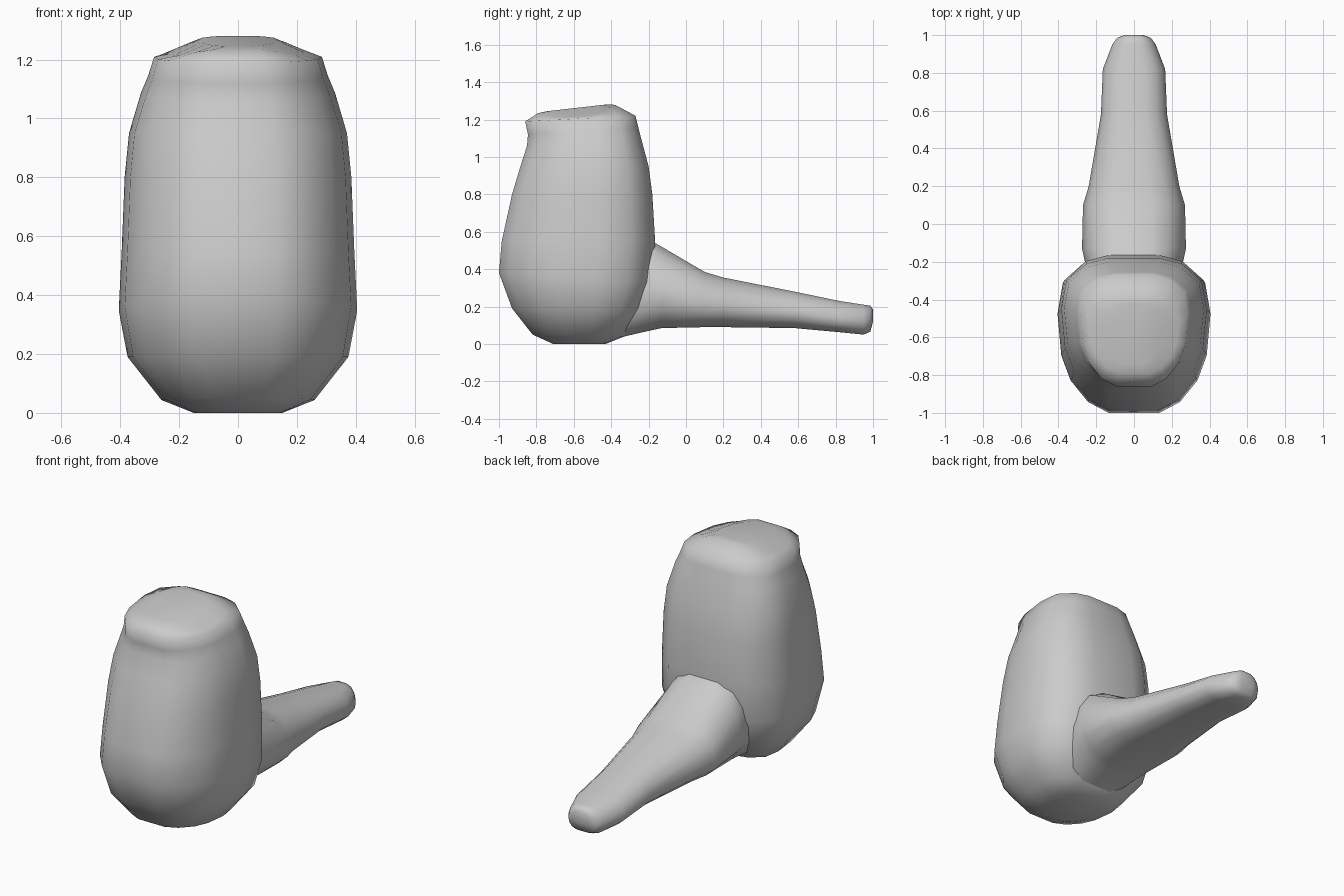
import bpy
import bmesh

cube = bpy.data.objects.get("Cube")
if cube:
    bpy.data.objects.remove(cube, do_unlink=True)

grey = bpy.data.materials.new("plain grey")
grey.use_nodes = True
grey.diffuse_color = (0.6, 0.6, 0.6, 1)
grey.node_tree.nodes["Principled BSDF"].inputs["Base Color"].default_value = (0.6, 0.6, 0.6, 1)

# Half outlines of rounded sections: (share of half width, share of depth)
BODY_SECTION = [(0.33, 0), (0.6, 0.07), (0.83, 0.21), (0.95, 0.37),
                (1, 0.64), (0.93, 0.84), (0.65, 0.96), (0.35, 1)]
TAIL_SECTION = [(0.4, 0), (0.75, 0.08), (0.95, 0.25), (1, 0.45),
                (0.9, 0.7), (0.68, 0.9), (0.35, 1)]


def loft(name, rings):
    """Skin a list of closed rings and cap both ends."""
    bm = bmesh.new()
    loops = [[bm.verts.new(p) for p in ring] for ring in rings]
    count = len(loops[0])
    for low, high in zip(loops, loops[1:]):
        for i in range(count):
            j = (i + 1) % count
            bm.faces.new((low[i], low[j], high[j], high[i]))
    bm.faces.new(loops[0])
    bm.faces.new(loops[-1])
    bmesh.ops.recalc_face_normals(bm, faces=bm.faces[:])
    mesh = bpy.data.meshes.new(name)
    bm.to_mesh(mesh)
    bm.free()
    mesh.materials.append(grey)
    mesh.shade_smooth()
    obj = bpy.data.objects.new(name, mesh)
    bpy.context.collection.objects.link(obj)
    return obj


def mirrored(section):
    return section + [(-x, t) for x, t in reversed(section)]


def body_ring(z_front, z_back, y_front, y_back, half, crown=0):
    return [(x * half,
             y_front + (y_back - y_front) * t,
             z_front + (z_back - z_front) * t - crown * x * x)
            for x, t in mirrored(BODY_SECTION)]


def tail_ring(y, z_low, z_high, half):
    return [(x * half, y, z_low + (z_high - z_low) * t)
            for x, t in mirrored(TAIL_SECTION)]


# Upright body, with a lip at the upper front and a sloping top
body = loft("body", [body_ring(*r) for r in [
    (0, 0, -0.71, -0.43, 0.15),
    (0.05, 0.04, -0.82, -0.33, 0.26),
    (0.19, 0.19, -0.93, -0.23, 0.375),
    (0.38, 0.33, -1.0, -0.18, 0.405),
    (0.55, 0.55, -0.985, -0.165, 0.395),
    (0.8, 0.8, -0.93, -0.18, 0.385),
    (0.95, 0.95, -0.885, -0.2, 0.37),
    (1.06, 1.1, -0.85, -0.24, 0.33),
    (1.12, 1.16, -0.845, -0.255, 0.305),
    (1.19, 1.22, -0.86, -0.27, 0.285),
    (1.24, 1.285, -0.79, -0.38, 0.235, 0.05),
    (1.245, 1.28, -0.74, -0.43, 0.13)]])

# Tapering tail, rooted inside the body
tail = loft("tail", [tail_ring(*r) for r in [
    (-0.4, 0.02, 0.6, 0.22),
    (-0.33, 0.04, 0.6, 0.24),
    (-0.2, 0.07, 0.56, 0.26),
    (-0.13, 0.085, 0.52, 0.275),
    (0.1, 0.09, 0.385, 0.27),
    (0.2, 0.09, 0.355, 0.24),
    (0.58, 0.085, 0.28, 0.175),
    (0.82, 0.063, 0.23, 0.165),
    (0.95, 0.05, 0.21, 0.115),
    (0.985, 0.065, 0.205, 0.09),
    (1.0, 0.12, 0.185, 0.05)]])
